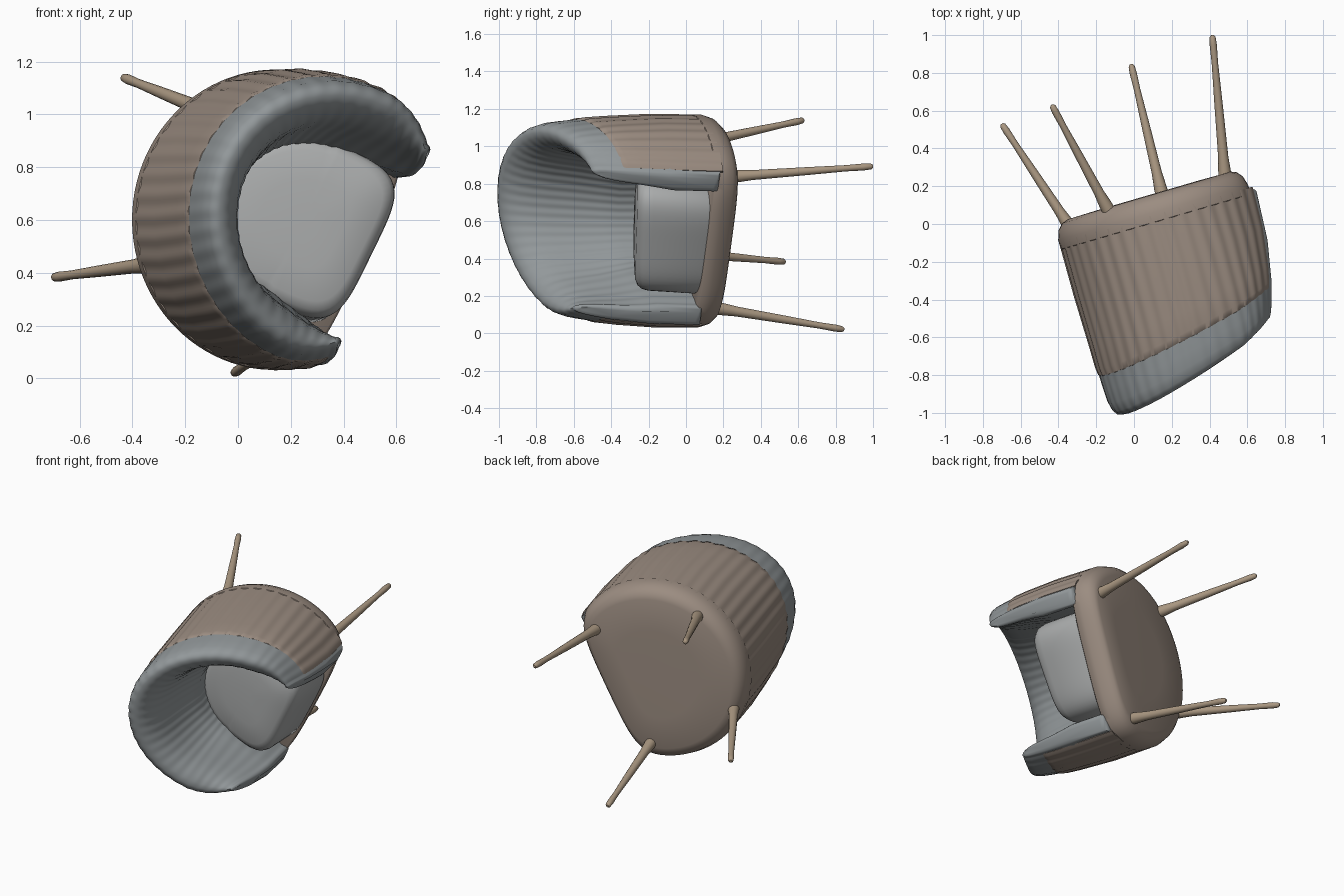
import bpy, bmesh
from math import sin, cos, pi, radians
from mathutils import Vector, Matrix

if "Cube" in bpy.data.objects:
    bpy.data.objects.remove(bpy.data.objects["Cube"])

# Chair frame: f = chair front, s = chair side, u = chair up (chair lies tipped over)
e1, ez = Vector((.96, .28, 0)), Vector((0, 0, 1))
F, S, U = e1 * .9 - ez * .435, e1 * .435 + ez * .9, Vector((.28, -.96, 0))
FRAME = Matrix((F, S, U)).transposed().to_4x4()
FRAME.translation = Vector((.154, .045, .60))


def material(name, rgb):
    m = bpy.data.materials.new(name)
    m.diffuse_color = (*rgb, 1)
    m.use_nodes = True
    m.node_tree.nodes["Principled BSDF"].inputs["Base Color"].default_value = m.diffuse_color
    return m


WOOD = material("brown", (.33, .265, .22))
FABRIC = material("blue_grey", (.29, .315, .325))
SEAT = material("pale_grey", (.40, .41, .41))
LEG = material("tan", (.40, .31, .22))


def finish(bm, name, mat, matrix):
    bmesh.ops.recalc_face_normals(bm, faces=bm.faces)
    me = bpy.data.meshes.new(name)
    bm.to_mesh(me)
    bm.free()
    ob = bpy.data.objects.new(name, me)
    bpy.context.collection.objects.link(ob)
    ob.matrix_world = matrix
    me.materials.append(mat)
    bpy.ops.object.select_all(action='DESELECT')
    ob.select_set(True)
    bpy.context.view_layer.objects.active = ob
    bpy.ops.object.shade_smooth_by_angle(angle=radians(50))
    return ob


def loft(rings, name, mat, matrix=FRAME):
    """Skin closed rings of points and cap both ends."""
    bm = bmesh.new()
    vs = [[bm.verts.new(p) for p in r] for r in rings]
    n = len(vs[0])
    for a, b in zip(vs, vs[1:]):
        for i in range(n):
            j = (i + 1) % n
            bm.faces.new((a[i], a[j], b[j], b[i]))
    bm.faces.new(vs[0])
    bm.faces.new(vs[-1])
    return finish(bm, name, mat, matrix)


def d_outline(radius, front, half, p, n=96):
    """Round back, flatter front."""
    pts = []
    for i in range(n):
        a = 2 * pi * i / n
        c, s = cos(a), sin(a)
        r = radius
        if c > 0:
            r = ((c / front) ** p + (abs(s) / half) ** p) ** (-1 / p)
        pts.append((r * c, r * s))
    return pts


# Underside slab
base = []
for i in range(96):
    a = 2 * pi * i / 96
    r = (.57 ** -8 + (max(cos(a), 0) / .365) ** 8) ** (-1 / 8)
    base.append((r * cos(a), r * sin(a)))
LEVELS = [(.5, -.125), (.86, -.122), (.92, -.11), (.97, -.08), (1, -.03), (1, .02), (.97, .03)]
loft([[(x * k, y * k, u) for x, y in base] for k, u in LEVELS], "base", WOOD)

# Seat cushion, sloping down to the back and leaning back at the front
seat = d_outline(.315, .36, .325, 4.5)
rings = []
for k, h in [(.95, 0), (1, .1), (1, .78), (.98, .88), (.93, .95), (.84, .99), (.5, 1.02), (.2, 1.03)]:
    ring = []
    for x, y in seat:
        f, s = x * k, y * k
        if f > 0:
            f *= 1 - .2 * h
        ring.append((f, s, h * (.328 + .26 * f + .1 * s)))
    rings.append(ring)
loft(rings, "seat_cushion", SEAT)

END = radians(54)


def rim(f):
    t = min(max((f + .57) / .9, 0), 1)
    return .955 - .27 * t


def wall_point(a, w, h, flute):
    """w: 0 outside to 1 inside the wall, h: 0 bottom to 1 rim."""
    c = cos(a)
    ripple = flute * cos(44 * a)
    ro, ri = .567 + ripple, .29 + ripple + .05 * min(1, max(0, c * 1.8))
    fo, so = ro * c, ro * sin(a)
    if c > 0:
        fi, si = fo, ri * (1 if sin(a) > 0 else -1)
    else:
        fi, si = ri * c, ri * sin(a)
    f, s = fo + (fi - fo) * w, so + (si - so) * w
    u = h * rim(fo)
    if f > 0:
        f *= 1 - .34 * h * h
    s *= 1 - .12 * max(0, (u - .3) / .6) ** 1.4
    return Vector((f, s, u))


def wall(section, name, mat, flute, steps=220, dome=()):
    rings = [[wall_point(END + (2 * pi - 2 * END) * i / steps, w, h, flute) for w, h in section]
             for i in range(steps + 1)]

    # Rounded arm fronts
    def cap(r):
        mu = max(p.z for p in r) / 2
        ms = sum(p.y for p in r) / len(r)
        return [[Vector((p.x + push, ms + (p.y - ms) * k, mu + (p.z - mu) * (.8 + .2 * k))) for p in r]
                for k, push in dome]
    loft(cap(rings[0])[::-1] + rings + cap(rings[-1]), name, mat)


# Upholstered back and arms with a rolled rim
wall([(.03, 0), (.02, .4), (-.01, .72), (-.01, .84), (-.005, .92), (.03, .97), (.09, .995), (.18, 1),
      (.3, .985), (.42, .95), (.53, .9), (.62, .83), (.7, .74), (.8, .6), (.92, .46), (1, .36), (1, 0)],
     "padded_back_and_arms", FABRIC, .0015, dome=[(.93, .012), (.75, .022), (.45, .027)])

# Fluted outer shell wrapping the lower wall
wall([(0, -.02), (-.015, .3), (-.02, .6), (-.03, .72), (-.015, .76), (.04, .77), (.06, -.02)],
     "outer_shell", WOOD, .003)


# Splayed legs, from underside to tip
def leg(a, b, name):
    a, b = Vector(a), Vector(b)
    d = b - a
    q = d.to_track_quat('Z', 'Y').to_matrix().to_4x4()
    rings = []
    for t, r in [(-.12, .036), (0, .034), (.12, .027), (.5, .022), (.8, .017), (.93, .019), (.985, .016), (1, .008)]:
        rings.append([(r * cos(2 * pi * i / 14), r * sin(2 * pi * i / 14), t * d.length) for i in range(14)])
    loft(rings, name, LEG, Matrix.Translation(a) @ q)


leg((-.35, .0, .43), (-.70, .53, .382), "back_leg_lower")
leg((-.15, .10, 1.025), (-.435, .63, 1.14), "back_leg_upper")
leg((.14, .19, .13), (-.015, .845, .02), "front_leg_lower")
leg((.48, .27, .84), (.415, 1.0, .893), "front_leg_upper")
